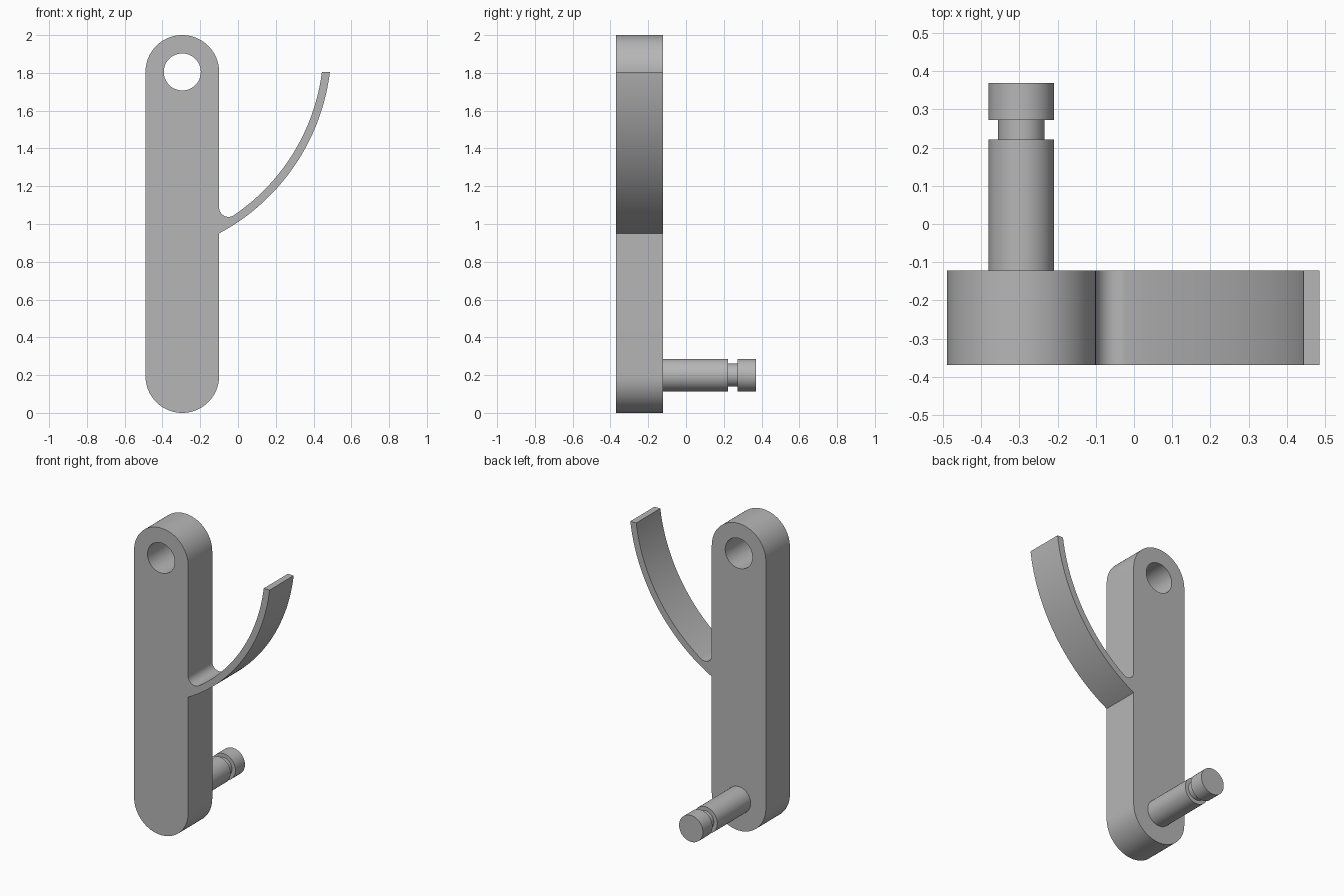
import bpy, bmesh
from math import sin, cos, pi, atan2, asin, sqrt, radians
from mathutils import Matrix, Vector

cube = bpy.data.objects.get("Cube")
if cube:
    bpy.data.objects.remove(cube, do_unlink=True)

grey = bpy.data.materials.new("plain grey")
grey.use_nodes = True
colour = (0.47, 0.47, 0.47, 1)
grey.diffuse_color = colour
grey.node_tree.nodes["Principled BSDF"].inputs["Base Color"].default_value = colour


def arc(cx, cz, r, a, b, n):
    """Points on an arc from angle a to angle b."""
    return [(cx + r * cos(a + (b - a) * i / n), cz + r * sin(a + (b - a) * i / n))
            for i in range(n + 1)]


def finish(bm, name):
    """Weld, orient and shade a mesh, then add it to the scene."""
    bmesh.ops.remove_doubles(bm, verts=bm.verts, dist=0.0002)
    bmesh.ops.recalc_face_normals(bm, faces=bm.faces)
    mesh = bpy.data.meshes.new(name)
    bm.to_mesh(mesh)
    bm.free()
    mesh.materials.clear()
    mesh.materials.append(grey)
    obj = bpy.data.objects.new(name, mesh)
    bpy.context.collection.objects.link(obj)
    bpy.ops.object.select_all(action='DESELECT')
    obj.select_set(True)
    bpy.context.view_layer.objects.active = obj
    bpy.ops.object.shade_smooth_by_angle(angle=radians(30))
    return obj


# Main dimensions
bar_x, bar_r, low_z, top_z = -0.295, 0.195, 0.195, 1.805
front_y, back_y = -0.37, -0.122
side_x = bar_x + bar_r

# Curved arm: outer and inner arcs share a centre; a fillet joins it to the bar
arm_x, arm_z, outer_r, inner_r, fillet_r = -0.629, 1.942, 1.124, 1.082, 0.05
fillet_x = side_x + fillet_r
fillet_z = arm_z - sqrt((inner_r - fillet_r) ** 2 - (fillet_x - arm_x) ** 2)
join = atan2(fillet_z - arm_z, fillet_x - arm_x)
drop = top_z - arm_z
start = atan2(-sqrt(outer_r ** 2 - (side_x - arm_x) ** 2), side_x - arm_x)

outline = (arc(bar_x, low_z, bar_r, pi, 2 * pi, 40)
           + arc(arm_x, arm_z, outer_r, start, asin(drop / outer_r), 40)
           + arc(arm_x, arm_z, inner_r, asin(drop / inner_r), join, 40)
           + arc(fillet_x, fillet_z, fillet_r, join, -pi, 16)[1:]
           + arc(bar_x, top_z, bar_r, 0, pi, 40))
hole = arc(bar_x, top_z, 0.098, 0, 2 * pi, 64)[:-1]

# Bar with arm: filled outline with a round hole, extruded in depth
curve = bpy.data.curves.new("bar_outline", 'CURVE')
curve.dimensions = '2D'
curve.fill_mode = 'BOTH'
curve.extrude = (back_y - front_y) / 2
for loop in (outline, hole):
    spline = curve.splines.new('POLY')
    spline.points.add(len(loop) - 1)
    for point, (x, z) in zip(spline.points, loop):
        point.co = (x, z, 0, 1)
    spline.use_cyclic_u = True
helper = bpy.data.objects.new("bar_outline", curve)
bpy.context.collection.objects.link(helper)
bpy.context.view_layer.update()
bm = bmesh.new()
bm.from_mesh(helper.evaluated_get(bpy.context.evaluated_depsgraph_get()).to_mesh())
bpy.data.objects.remove(helper, do_unlink=True)
upright = Matrix.Translation((0, (front_y + back_y) / 2, 0)) @ Matrix.Rotation(pi / 2, 4, 'X')
bm.transform(upright)
finish(bm, "bar_with_curved_arm")

# Grooved pin: stepped profile spun about the depth axis
pin_z, pin_r, groove_r, tip_y = 0.2, 0.086, 0.061, 0.37
profile = [(0, back_y), (pin_r, back_y), (pin_r, 0.222), (groove_r, 0.222),
           (groove_r, 0.272), (pin_r, 0.272), (pin_r, tip_y), (0, tip_y)]
bm = bmesh.new()
verts = [bm.verts.new((bar_x + r, y, pin_z)) for r, y in profile]
edges = [bm.edges.new(pair) for pair in zip(verts, verts[1:])]
bmesh.ops.spin(bm, geom=verts + edges, cent=(bar_x, 0, pin_z), axis=Vector((0, 1, 0)),
               angle=2 * pi, steps=64, use_duplicate=False)
finish(bm, "grooved_pin")
